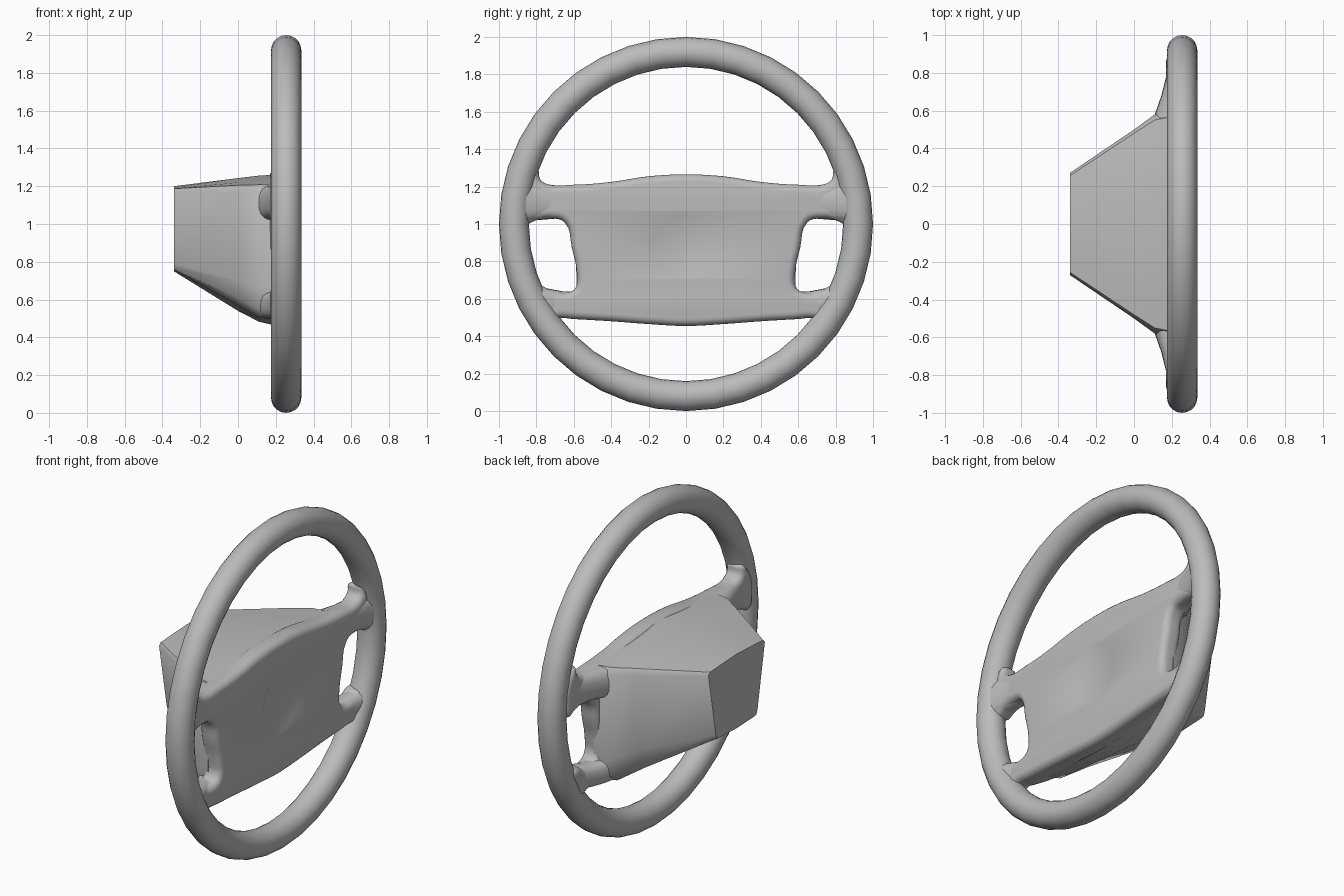
import bpy, bmesh, math
from mathutils import Matrix

old = bpy.data.objects.get("Cube")
if old:
    bpy.data.objects.remove(old, do_unlink=True)

grey = bpy.data.materials.new("matte grey")
grey.use_nodes = True
GREY = (0.5, 0.5, 0.5, 1)
grey.diffuse_color = GREY
grey.node_tree.nodes["Principled BSDF"].inputs["Base Color"].default_value = GREY

# local x, y, z become world y, z, x, so the wheel faces +x
FACING = Matrix(((0, 0, 1, 0), (1, 0, 0, 0), (0, 1, 0, 0), (0, 0, 0, 1)))


def select(ob):
    bpy.ops.object.select_all(action='DESELECT')
    ob.select_set(True)
    bpy.context.view_layer.objects.active = ob


def finish(ob, angle=40):
    ob.data.materials.clear()
    ob.data.materials.append(grey)
    select(ob)
    bpy.ops.object.shade_smooth_by_angle(angle=math.radians(angle))


def loft(name, rings):
    """Skin a row of closed point rings and cap both ends."""
    bm = bmesh.new()
    rows = [[bm.verts.new(p) for p in ring] for ring in rings]
    n = len(rows[0])
    for a, b in zip(rows, rows[1:]):
        for i in range(n):
            j = (i + 1) % n
            bm.faces.new((a[i], a[j], b[j], b[i]))
    bm.faces.new(rows[0])
    bm.faces.new(rows[-1])
    bmesh.ops.recalc_face_normals(bm, faces=bm.faces)
    me = bpy.data.meshes.new(name)
    bm.to_mesh(me)
    bm.free()
    ob = bpy.data.objects.new(name, me)
    bpy.context.collection.objects.link(ob)
    finish(ob)
    return ob


def both_sides(half):
    """Complete a half outline that starts and ends on the middle line."""
    return half + [(-y, z) for y, z in reversed(half[1:-1])]


# Rim
bpy.ops.mesh.primitive_torus_add(major_radius=0.92, minor_radius=0.08,
                                 major_segments=40, minor_segments=20)
rim = bpy.context.object
rim.name = "rim"
rim.data.transform(Matrix.Translation((0.255, 0, 1)) @ FACING)
finish(rim)

# Front pad with the spoke outlines, rounded all round
pad_half = [(0, 1.265), (.2, 1.255), (.4, 1.225), (.6, 1.21), (.74, 1.213),
            (.78, 1.24), (.795, 1.29), (.86, 1.25), (.9, 1.1), (.87, 1),
            (.8, 1.02), (.72, 1.03), (.65, 1.01), (.61, .87), (.585, .75),
            (.59, .66), (.63, .635), (.72, .642), (.775, .67), (.83, .66),
            (.8, .56), (.74, .48), (.68, .497), (.6, .492), (.4, .48),
            (.2, .465), (0, .455)]
outline = both_sides(pad_half)
curve = bpy.data.curves.new("pad", 'CURVE')
curve.dimensions = '2D'
curve.fill_mode = 'BOTH'
curve.extrude = 0.02
curve.bevel_depth = 0.04
curve.bevel_resolution = 4
curve.offset = -0.04
spline = curve.splines.new('BEZIER')
spline.bezier_points.add(len(outline) - 1)
spline.use_cyclic_u = True
spline.resolution_u = 4
for point, (y, z) in zip(spline.bezier_points, outline):
    point.co = (y, z, 0)
    point.handle_left_type = point.handle_right_type = 'AUTO'
pad = bpy.data.objects.new("pad", curve)
bpy.context.collection.objects.link(pad)
select(pad)
bpy.ops.object.convert(target='MESH')
pad = bpy.context.object
pad.data.transform(Matrix.Translation((0.23, 0, 0)) @ FACING)
bm = bmesh.new()
bm.from_mesh(pad.data)
bmesh.ops.remove_doubles(bm, verts=bm.verts, dist=0.0005)
bmesh.ops.recalc_face_normals(bm, faces=bm.faces)
bm.to_mesh(pad.data)
bm.free()

# Shallow round recess in the middle of the pad
bpy.ops.mesh.primitive_cone_add(vertices=48, radius1=0.16, radius2=0.21, depth=0.02)
cutter = bpy.context.object
cutter.name = "recess_cutter"
cutter.data.transform(Matrix.Translation((0.292, 0, 0.89)) @ FACING)
cutter.hide_render = True
cut = pad.modifiers.new("recess", 'BOOLEAN')
cut.operation = 'DIFFERENCE'
cut.object = cutter
select(pad)
bpy.ops.object.modifier_apply(modifier=cut.name)
bpy.data.objects.remove(cutter, do_unlink=True)
finish(pad)

# Hub housing, widening from the column to the pad
hub_sections = [
    (-.34, [(0, 1.2), (.17, 1.192), (.255, 1.187), (.27, 1.17),
            (.2, .79), (.19, .762), (.17, .757), (0, .75)]),
    (0, [(0, 1.243), (.33, 1.22), (.48, 1.205), (.5, 1.17),
         (.47, .7), (.45, .61), (.39, .57), (0, .54)]),
    (.11, [(0, 1.256), (.38, 1.225), (.55, 1.208), (.58, 1.17),
           (.57, .66), (.56, .55), (.5, .505), (0, .483)]),
    (.21, [(0, 1.262), (.4, 1.222), (.57, 1.207), (.595, 1.15),
           (.585, .66), (.58, .54), (.52, .49), (0, .46)])]
loft("hub_housing", [[(x, y, z) for y, z in both_sides(half)]
                     for x, half in hub_sections])


# Spokes, thick at the hub and gripping the rim at the outer end
def spoke(name, side, sections):
    rings = []
    for y, x0, x1, z0, z1 in sections:
        ring = []
        for i in range(20):
            a = math.tau * i / 20
            c, s = math.cos(a), math.sin(a)
            ring.append(((x0 + x1) / 2 + (x1 - x0) / 2 * math.copysign(abs(c) ** .75, c),
                         side * y,
                         (z0 + z1) / 2 + (z1 - z0) / 2 * math.copysign(abs(s) ** .75, s)))
        rings.append(ring)
    loft(name, rings)


upper = [(.45, .06, .27, 1.0, 1.2), (.58, .11, .28, 1.02, 1.205),
         (.68, .145, .285, 1.03, 1.205), (.8, .175, .3, 1.02, 1.215),
         (.875, .185, .318, 1.0, 1.24)]
lower = [(.45, .08, .27, .5, .66), (.58, .125, .275, .495, .64),
         (.66, .15, .28, .5, .64), (.74, .175, .3, .51, .655),
         (.79, .185, .31, .53, .66)]
for side, word in ((1, "back"), (-1, "front")):
    spoke("upper_spoke_" + word, side, upper)
    spoke("lower_spoke_" + word, side, lower)
